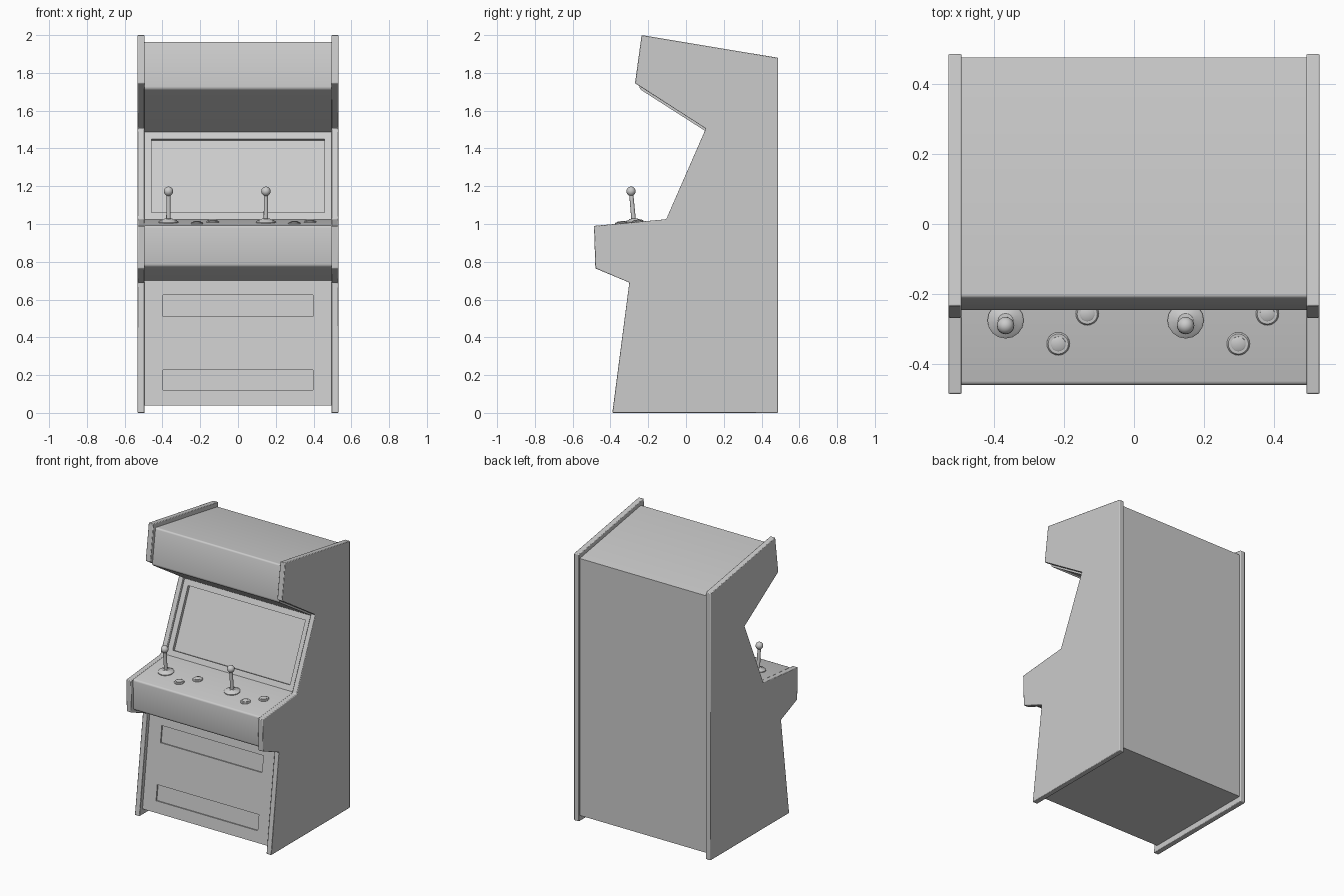
import bpy, bmesh, math
from mathutils import Vector, Matrix

if "Cube" in bpy.data.objects:
    bpy.data.objects.remove(bpy.data.objects["Cube"])


def finish(name, bm):
    bmesh.ops.recalc_face_normals(bm, faces=bm.faces)
    me = bpy.data.meshes.new(name)
    bm.to_mesh(me)
    bm.free()
    ob = bpy.data.objects.new(name, me)
    bpy.context.collection.objects.link(ob)
    return ob


def smooth(ob, angle=35):
    bpy.ops.object.select_all(action='DESELECT')
    ob.select_set(True)
    bpy.context.view_layer.objects.active = ob
    bpy.ops.object.shade_smooth_by_angle(angle=math.radians(angle))


def prism(name, profile, x0, x1, rounded=(), radius=0.012):
    """Extrude a (y, z) profile along x, rounding the listed corners."""
    bm = bmesh.new()
    a = [bm.verts.new((x0, y, z)) for y, z in profile]
    b = [bm.verts.new((x1, y, z)) for y, z in profile]
    n = len(profile)
    bm.faces.new(a)
    bm.faces.new(b)
    for i in range(n):
        bm.faces.new((a[i], a[(i + 1) % n], b[(i + 1) % n], b[i]))
    if rounded:
        edges = [bm.edges.get((a[i], b[i])) for i in rounded]
        bmesh.ops.bevel(bm, geom=edges, offset=radius, segments=3,
                        profile=0.5, affect='EDGES')
    return finish(name, bm)


def recess(body, p0, p1, half_x, z0, z1, depth):
    """Sink a rectangular panel into the body face running from p0 to p1."""
    d = Vector((p1[0] - p0[0], p1[1] - p0[1]))
    zc = (z0 + z1) / 2
    yc = p0[0] + d.x * (zc - p0[1]) / d.y
    bm = bmesh.new()
    length = (z1 - z0) * d.length / d.y
    bmesh.ops.create_cube(bm, size=1, matrix=Matrix.Diagonal(
        (2 * half_x, 2 * depth, length, 1)))
    cutter = finish("recess_cutter", bm)
    cutter.location = (0, yc, zc)
    cutter.rotation_euler = (math.atan2(-d.x, d.y), 0, 0)
    cutter.hide_render = True
    mod = body.modifiers.new("recess", 'BOOLEAN')
    mod.operation = 'DIFFERENCE'
    mod.solver = 'EXACT'
    mod.object = cutter
    bpy.context.view_layer.objects.active = body
    bpy.ops.object.modifier_apply(modifier=mod.name)
    bpy.data.objects.remove(cutter)


def lathe(name, profile, segs):
    """Revolve an (r, z) profile that starts and ends on the axis."""
    bm = bmesh.new()
    vs = [bm.verts.new((r, 0, z)) for r, z in profile]
    es = [bm.edges.new(p) for p in zip(vs, vs[1:])]
    bmesh.ops.spin(bm, geom=vs + es, cent=(0, 0, 0), axis=(0, 0, 1),
                   angle=2 * math.pi, steps=segs)
    bmesh.ops.remove_doubles(bm, verts=bm.verts, dist=1e-4)
    return finish(name, bm)


# Side panels with softened edges
SIDE = [(-0.39, 0), (0.487, 0), (0.487, 1.88), (-0.235, 2.0), (-0.27, 1.745),
        (0.105, 1.505), (-0.105, 1.025), (-0.487, 0.99), (-0.48, 0.765),
        (-0.30, 0.69)]
for name, x0, x1 in (("left_side_panel", -0.532, -0.494),
                     ("right_side_panel", 0.494, 0.532)):
    panel = prism(name, SIDE, x0, x1)
    bev = panel.modifiers.new("soft_edges", 'BEVEL')
    bev.width = 0.004
    bev.segments = 2
    bev.limit_method = 'ANGLE'
    smooth(panel)

# Cabinet body between the panels
BODY = [(-0.357, 0.04), (0.477, 0.04), (0.477, 1.85), (-0.212, 1.966),
        (-0.248, 1.716), (0.112, 1.486), (-0.09, 1.025), (-0.462, 0.991),
        (-0.456, 0.776), (-0.274, 0.70)]
body = prism("cabinet_body", BODY, -0.4945, 0.4945, rounded=(3, 4, 7, 8))
recess(body, BODY[6], BODY[5], 0.457, 1.06, 1.45, 0.022)   # screen
recess(body, BODY[0], BODY[9], 0.396, 0.12, 0.228, 0.01)   # lower door
recess(body, BODY[0], BODY[9], 0.396, 0.51, 0.625, 0.01)   # upper door
smooth(body)

# Joysticks and buttons standing square to the sloped deck
DECK = math.atan2(0.034, 0.372)


def on_deck(ob, x, y):
    z = BODY[7][1] + (y - BODY[7][0]) * math.tan(DECK)
    ob.location = (x, y, z - 0.001)
    ob.rotation_euler = (DECK, 0, 0)
    smooth(ob)


BALL = [(0.025 * math.sin(t), 0.167 - 0.025 * math.cos(t))
        for t in (math.pi * k / 8 for k in range(9))]
BALL[0], BALL[-1] = (0, 0.142), (0, 0.192)
BASE = [(0, 0), (0.052, 0), (0.052, 0.006), (0.044, 0.012), (0.026, 0.017),
        (0.022, 0.021), (0.012, 0.022), (0.011, 0.144)]
BUTTON = [(0, 0), (0.033, 0), (0.033, 0.004), (0.029, 0.009), (0.021, 0.009),
          (0.021, 0.012), (0.018, 0.014), (0, 0.014)]
for player, x in (("left", -0.368), ("right", 0.148)):
    on_deck(lathe(player + "_joystick", BASE + BALL[2:], 16), x, -0.276)
    on_deck(lathe(player + "_front_button", BUTTON, 20), x + 0.151, -0.343)
    on_deck(lathe(player + "_rear_button", BUTTON, 20), x + 0.234, -0.257)
